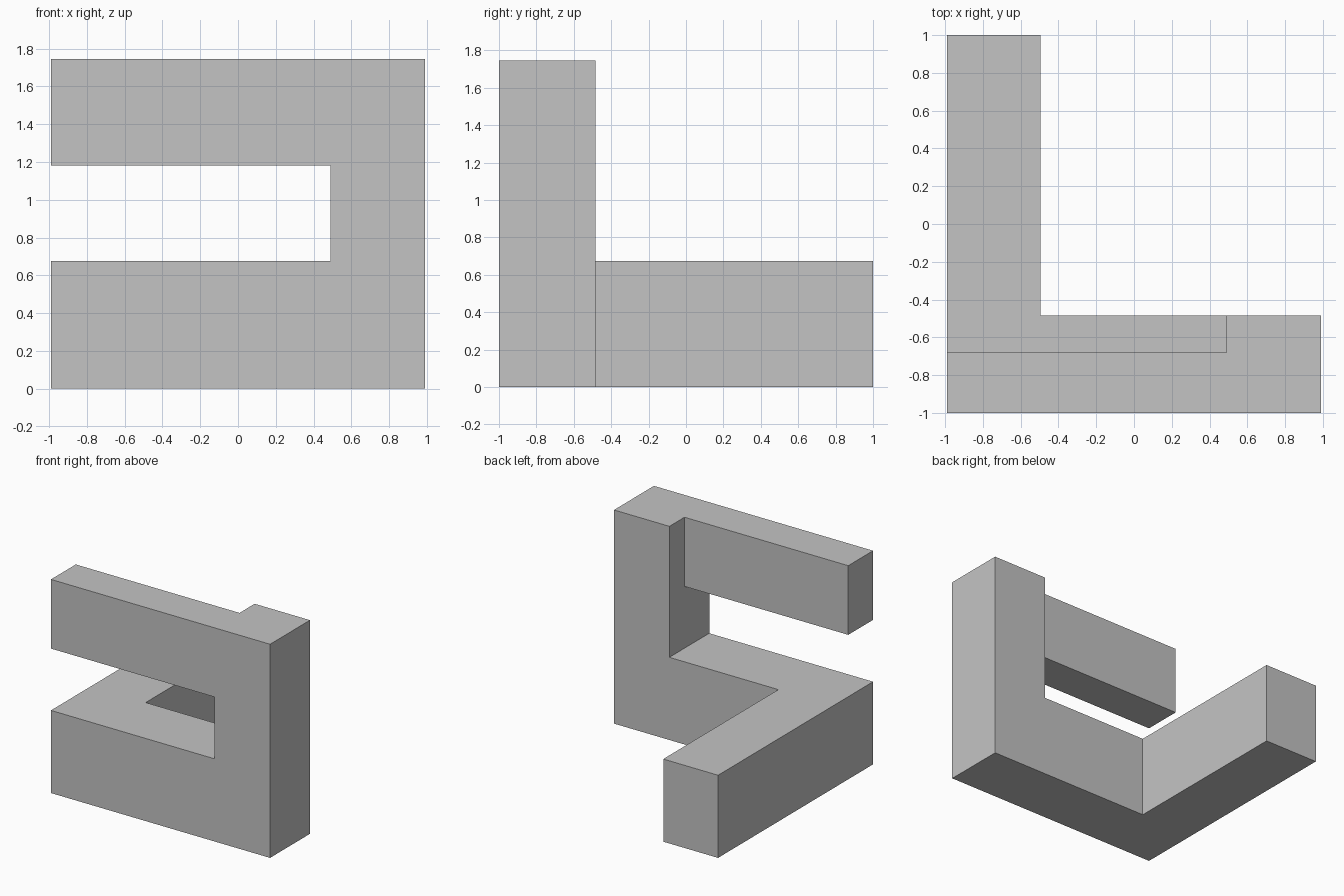
import bpy, bmesh

if "Cube" in bpy.data.objects:
    bpy.data.objects.remove(bpy.data.objects["Cube"])

# Boxes making up the solid: (x0, x1, y0, y1, z0, z1)
BOXES = [
    (-0.99, 0.99, -1.0, -0.485, 0.0, 0.675),    # front base bar
    (-0.99, -0.495, -0.485, 1.0, 0.0, 0.675),   # left base leg
    (0.49, 0.99, -1.0, -0.485, 0.675, 1.745),   # right upright
    (-0.99, 0.49, -1.0, -0.68, 1.18, 1.745),    # thin upper arm
]

# Grid lines along each axis
cuts = [sorted({b[i] for b in BOXES} | {b[i + 1] for b in BOXES}) for i in (0, 2, 4)]


def filled(cell):
    """True if the grid cell lies inside any box."""
    if any(c < 0 or c >= len(cuts[a]) - 1 for a, c in enumerate(cell)):
        return False
    mid = [(cuts[a][c] + cuts[a][c + 1]) / 2 for a, c in enumerate(cell)]
    return any(all(b[2 * a] < mid[a] < b[2 * a + 1] for a in range(3)) for b in BOXES)


# Outer skin only: one quad wherever a filled cell meets an empty one
bm = bmesh.new()
for i in range(len(cuts[0]) - 1):
    for j in range(len(cuts[1]) - 1):
        for k in range(len(cuts[2]) - 1):
            cell = (i, j, k)
            if not filled(cell):
                continue
            for axis in range(3):
                for side in (0, 1):
                    near = list(cell)
                    near[axis] += 2 * side - 1
                    if filled(near):
                        continue
                    u, v = (axis + 1) % 3, (axis + 2) % 3
                    quad = []
                    for du, dv in ((0, 0), (1, 0), (1, 1), (0, 1)):
                        p = list(cell)
                        p[axis] += side
                        p[u] += du
                        p[v] += dv
                        quad.append(bm.verts.new([cuts[a][p[a]] for a in range(3)]))
                    bm.faces.new(quad if side else quad[::-1])

# Weld and merge coplanar quads into clean flat faces
bmesh.ops.remove_doubles(bm, verts=bm.verts[:], dist=1e-4)
bmesh.ops.dissolve_limit(bm, angle_limit=0.01, verts=bm.verts[:], edges=bm.edges[:])
bmesh.ops.recalc_face_normals(bm, faces=bm.faces[:])

mesh = bpy.data.meshes.new("bracket_body")
bm.to_mesh(mesh)
bm.free()

# Plain grey
grey = bpy.data.materials.new("light grey")
grey.diffuse_color = (0.55, 0.55, 0.55, 1.0)
grey.use_nodes = True
grey.node_tree.nodes["Principled BSDF"].inputs["Base Color"].default_value = grey.diffuse_color
mesh.materials.append(grey)

body = bpy.data.objects.new("bracket_body", mesh)
bpy.context.collection.objects.link(body)
